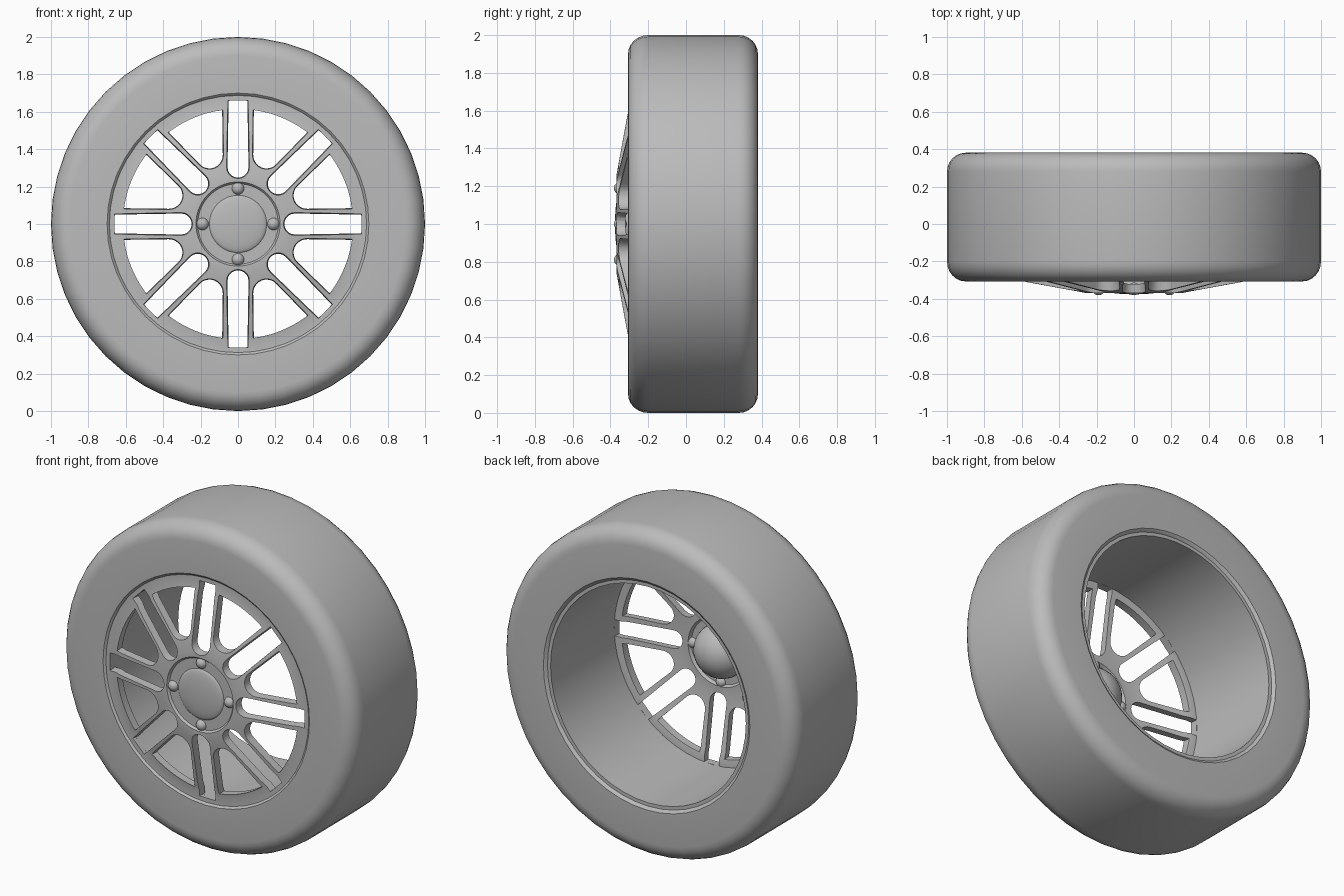
import bpy, bmesh
from math import sin, cos, pi, radians
from mathutils import Matrix, Vector

if "Cube" in bpy.data.objects:
    bpy.data.objects.remove(bpy.data.objects["Cube"])

grey = bpy.data.materials.new("plain grey")
grey.use_nodes = True
grey.diffuse_color = (0.5, 0.5, 0.5, 1)
bsdf = next(n for n in grey.node_tree.nodes if n.type == 'BSDF_PRINCIPLED')
bsdf.inputs["Base Color"].default_value = (0.5, 0.5, 0.5, 1)
bsdf.inputs["Roughness"].default_value = 0.6

CENTRE = Vector((0, 0, 1))


def add_object(name, bm):
    bmesh.ops.recalc_face_normals(bm, faces=bm.faces)
    mesh = bpy.data.meshes.new(name)
    bm.to_mesh(mesh)
    bm.free()
    mesh.materials.append(grey)
    obj = bpy.data.objects.new(name, mesh)
    bpy.context.collection.objects.link(obj)
    return obj


def smooth(obj, angle=32):
    bpy.ops.object.select_all(action='DESELECT')
    obj.select_set(True)
    bpy.context.view_layer.objects.active = obj
    bpy.ops.object.shade_smooth_by_angle(angle=radians(angle))


def lathe(name, profile, steps=48):
    """Turn a closed (radius, y) outline about the wheel axle."""
    bm = bmesh.new()
    verts = [bm.verts.new((r, y, 1)) for r, y in profile]
    edges = [bm.edges.new((verts[i - 1], verts[i])) for i in range(len(verts))
             if profile[i - 1][0] + profile[i][0] > 0]
    bmesh.ops.spin(bm, geom=verts + edges, cent=CENTRE, axis=(0, 1, 0),
                   angle=2 * pi, steps=steps)
    bmesh.ops.remove_doubles(bm, verts=bm.verts, dist=0.0005)
    return add_object(name, bm)


def arc(cx, cy, rx, ry, start, end, n):
    return [(cx + rx * cos(radians(start + (end - start) * i / n)),
             cy + ry * sin(radians(start + (end - start) * i / n))) for i in range(n + 1)]


# Tyre with rounded shoulders and a small bead lip on both sides
tyre = lathe("tyre",
             arc(0.9, -0.2, 0.1, 0.107, -90, 0, 6) +
             arc(0.9, 0.28, 0.1, 0.101, 0, 90, 6) +
             [(0.7, 0.381), (0.685, 0.37), (0.675, 0.35),
              (0.675, -0.27), (0.685, -0.295), (0.7, -0.307)])
smooth(tyre)

# Rim barrel lining the tyre
barrel = lathe("rim_barrel", [(0.662, -0.27), (0.69, -0.27), (0.69, 0.366), (0.662, 0.366)])
smooth(barrel)

# Dished wheel face, cut into spokes below
face = lathe("spoke_face",
             [(0, -0.356), (0.215, -0.356), (0.225, -0.369), (0.26, -0.369),
              (0.58, -0.31), (0.625, -0.297), (0.687, -0.297),
              (0.687, -0.25), (0.62, -0.25), (0.58, -0.265), (0.26, -0.32),
              (0.21, -0.32), (0.2, -0.338), (0, -0.338)], 96)


# Outlines of the openings: u runs outward, v runs across
def slot_outline(half):
    return arc(0.305, 0, half, half, 90, 270, 10) + [(0.66, -half), (0.66, half)]


def wedge_outline(offset):
    s, c = sin(pi / 8), cos(pi / 8)
    u0 = 0.4
    fillet = u0 * s - offset
    outer = 0.615
    # angle where the spoke side meets the outer ring
    corner = 22.5 - (offset / outer) * 180 / pi
    return (arc(u0, 0, fillet, fillet, 112.5, 247.5, 10) +
            arc(0, 0, outer, outer, -corner, corner, 10))


def add_cutter(bm, front, back, angle):
    turn = Matrix.Rotation(-angle, 4, 'Y')
    rings = [[bm.verts.new(CENTRE + turn @ Vector((u, y, v))) for u, v in outline]
             for outline, y in ((front, -0.42), (back, -0.2))]
    n = len(front)
    for ring in rings:
        bm.faces.new(ring)
    for i in range(n):
        bm.faces.new((rings[0][i - 1], rings[0][i], rings[1][i], rings[1][i - 1]))


# Eight slots and eight wedge windows leave paired spokes with tapered sides
bm = bmesh.new()
for i in range(8):
    add_cutter(bm, slot_outline(0.067), slot_outline(0.045), i * pi / 4)
    add_cutter(bm, wedge_outline(0.071), wedge_outline(0.09), (i + 0.5) * pi / 4)
cutter = add_object("window_cutter", bm)
cutter.hide_render = True
cut = face.modifiers.new("windows", 'BOOLEAN')
cut.operation = 'DIFFERENCE'
cut.solver = 'EXACT'
cut.object = cutter
bpy.ops.object.select_all(action='DESELECT')
bpy.context.view_layer.objects.active = face
face.select_set(True)
bpy.ops.object.modifier_apply(modifier=cut.name)
bpy.data.objects.remove(cutter)
smooth(face, 25)

# Hub cap: shallow dome in front, full bulge behind
cap = lathe("hub_cap",
            [(0, -0.376)] + arc(0, -0.354, 0.155, 0.022, -78, 0, 6) +
            arc(0, -0.345, 0.16, 0.15, 0, 80, 8) + [(0, -0.195)])
smooth(cap, 40)

# Four round wheel bolts
for i in range(4):
    bm = bmesh.new()
    a = i * pi / 2
    bmesh.ops.create_uvsphere(bm, u_segments=20, v_segments=12, radius=0.034)
    bmesh.ops.translate(bm, vec=(0.19 * cos(a), -0.347, 1 + 0.19 * sin(a)), verts=bm.verts)
    smooth(add_object(f"wheel_bolt_{i + 1}", bm))
